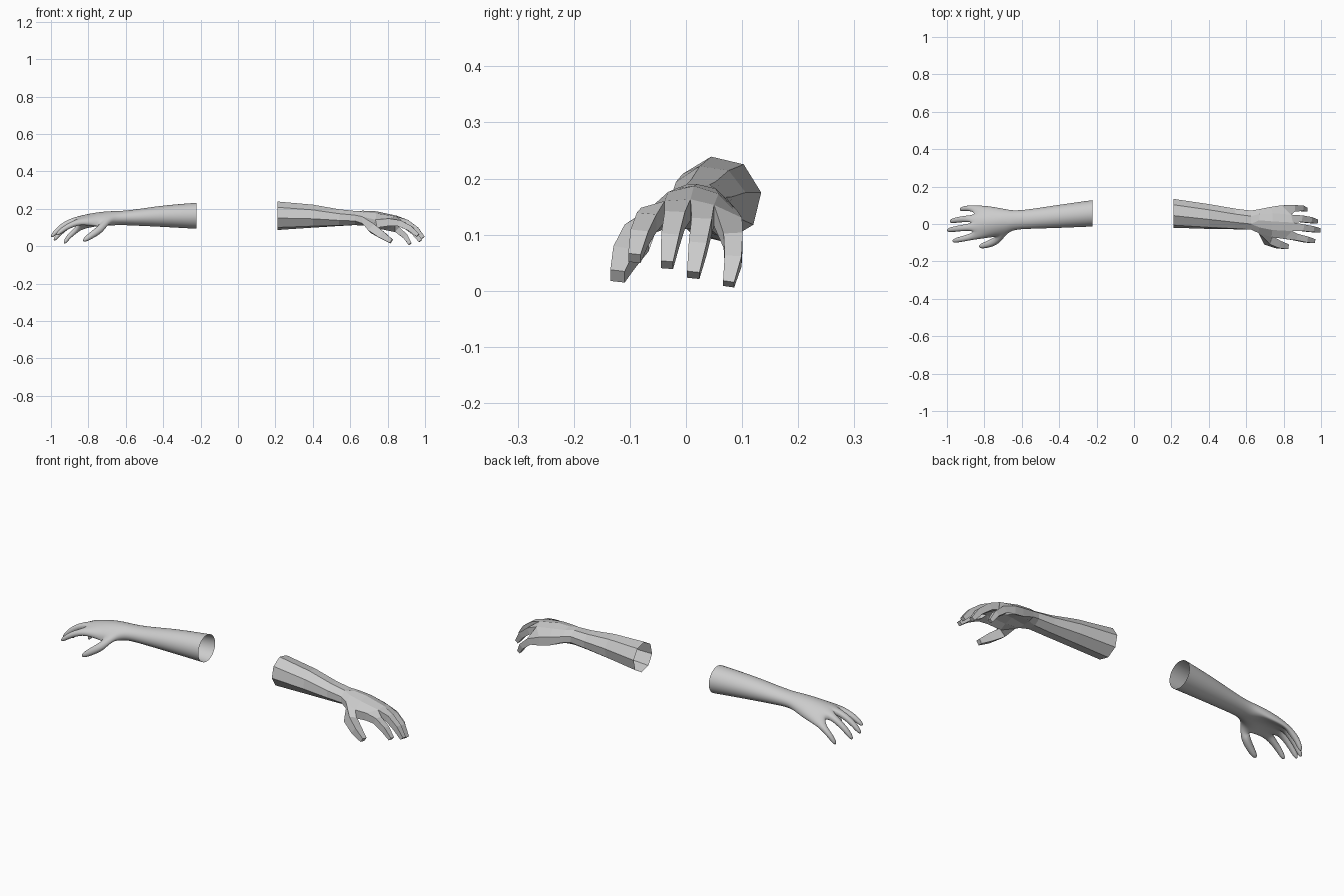
import bpy, bmesh, math
from mathutils import Vector

if "Cube" in bpy.data.objects:
    bpy.data.objects.remove(bpy.data.objects["Cube"])

skin = bpy.data.materials.new("plain_grey")
skin.diffuse_color = (0.6, 0.6, 0.6, 1)
skin.use_nodes = True
skin.node_tree.nodes["Principled BSDF"].inputs["Base Color"].default_value = skin.diffuse_color

# forearm rings: x, centre y, centre z, half width, half height, roll in degrees
FOREARM = [(0.212, 0.057, 0.163, 0.078, 0.077, 144),
           (0.40, 0.040, 0.161, 0.068, 0.063, 148),
           (0.54, 0.027, 0.153, 0.058, 0.047, 153),
           (0.625, 0.021, 0.151, 0.055, 0.041, 157.5)]

# palm rows: five columns of (x, y, top z, bottom z), thumb side to little-finger side
PALM = [[(0.665, -0.048, 0.158, 0.122), (0.67, -0.018, 0.182, 0.110), (0.67, 0.020, 0.190, 0.110),
         (0.67, 0.053, 0.182, 0.114), (0.665, 0.078, 0.158, 0.128)],
        [(0.735, -0.070, 0.142, 0.098), (0.74, -0.032, 0.176, 0.112), (0.74, 0.014, 0.187, 0.125),
         (0.74, 0.058, 0.173, 0.115), (0.735, 0.092, 0.142, 0.098)],
        [(0.805, -0.080, 0.148, 0.108), (0.845, -0.038, 0.160, 0.122), (0.85, 0.008, 0.163, 0.125),
         (0.84, 0.050, 0.153, 0.115), (0.79, 0.100, 0.130, 0.086)]]

# digit joints: x, y, z, half width, half thickness
INDEX = [(0.865, -0.070, 0.122, 0.018, 0.017), (0.92, -0.083, 0.095, 0.016, 0.015), (0.962, -0.092, 0.058, 0.011, 0.010)]
MIDDLE = [(0.90, -0.020, 0.126, 0.018, 0.017), (0.952, -0.028, 0.090, 0.016, 0.015), (0.99, -0.034, 0.046, 0.011, 0.010)]
RING = [(0.89, 0.028, 0.115, 0.018, 0.017), (0.94, 0.021, 0.076, 0.016, 0.015), (0.975, 0.013, 0.028, 0.011, 0.010)]
LITTLE = [(0.85, 0.084, 0.090, 0.017, 0.017), (0.895, 0.084, 0.053, 0.015, 0.014), (0.92, 0.076, 0.012, 0.010, 0.009)]
THUMB = [(0.72, -0.088, 0.094, 0.024, 0.023), (0.77, -0.110, 0.060, 0.020, 0.020), (0.82, -0.122, 0.026, 0.013, 0.012)]


def bridge(bm, a, b):
    for i in range(len(a)):
        j = (i + 1) % len(a)
        bm.faces.new((a[i], a[j], b[j], b[i]))


def digit(bm, base, joints):
    """Grow a four-sided finger from a quad of base vertices."""
    prev = base
    pts = [sum((v.co for v in base), Vector()) / 4] + [Vector(j[:3]) for j in joints]
    for k, (x, y, z, w, t) in enumerate(joints, 1):
        d = (pts[min(k + 1, len(pts) - 1)] - pts[k - 1]).normalized()
        s = Vector((0, 1, 0))
        s = (s - d * s.dot(d)).normalized()
        u = d.cross(s)
        ring = [bm.verts.new(pts[k] + s * w * a + u * t * b)
                for a, b in ((-1, 1), (1, 1), (1, -1), (-1, -1))]
        bridge(bm, prev, ring)
        prev = ring
    bm.faces.new(prev)


def build_arm(name, side, shift):
    bm = bmesh.new()
    # forearm tube, open at the elbow
    rings = []
    for x, cy, cz, ry, rz, roll in FOREARM:
        angles = [math.radians(roll - 45 * k) for k in range(8)]
        rings.append([bm.verts.new((x, cy + ry * math.cos(a), cz + rz * math.sin(a))) for a in angles])
    for a, b in zip(rings, rings[1:]):
        bridge(bm, a, b)
    # palm shell
    rows = [([bm.verts.new((x, y, t)) for x, y, t, b in row],
             [bm.verts.new((x, y, b)) for x, y, t, b in row]) for row in PALM]
    # wrist: eight sides widen to ten
    w = rings[-1]
    top, bot = rows[0]
    for q, r in ((w[:4], top), (w[:3:-1], bot)):
        bm.faces.new((q[0], q[1], r[1], r[0]))
        bm.faces.new((q[1], r[2], r[1]))
        bm.faces.new((q[1], q[2], r[3], r[2]))
        bm.faces.new((q[2], q[3], r[4], r[3]))
    bm.faces.new((w[3], w[4], bot[4], top[4]))
    bm.faces.new((w[7], w[0], top[0], bot[0]))
    for (t0, b0), (t1, b1) in zip(rows, rows[1:]):
        for i in range(4):
            bm.faces.new((t0[i], t0[i + 1], t1[i + 1], t1[i]))
            bm.faces.new((b0[i], b1[i], b1[i + 1], b0[i + 1]))
        bm.faces.new((t0[4], b0[4], b1[4], t1[4]))
    (ta, ba), (tb, bb), (tc, bc) = rows
    bm.faces.new((tb[0], tc[0], bc[0], bb[0]))
    # thumb and fingers
    digit(bm, [ta[0], tb[0], bb[0], ba[0]], THUMB)
    for i, joints in enumerate((INDEX, MIDDLE, RING, LITTLE)):
        digit(bm, [tc[i], tc[i + 1], bc[i + 1], bc[i]], joints)
    for v in bm.verts:
        v.co.x = side * (v.co.x + shift)
    bmesh.ops.recalc_face_normals(bm, faces=bm.faces[:])
    me = bpy.data.meshes.new(name)
    bm.to_mesh(me)
    bm.free()
    me.materials.append(skin)
    ob = bpy.data.objects.new(name, me)
    bpy.context.collection.objects.link(ob)
    return ob


# faceted arm
build_arm("faceted_arm", 1, 0.0)

# smooth arm: the same cage mirrored and subdivided
smooth = build_arm("smooth_arm", -1, 0.011)
smooth.data.polygons.foreach_set("use_smooth", [True] * len(smooth.data.polygons))
sub = smooth.modifiers.new("rounding", 'SUBSURF')
sub.levels = sub.render_levels = 3
